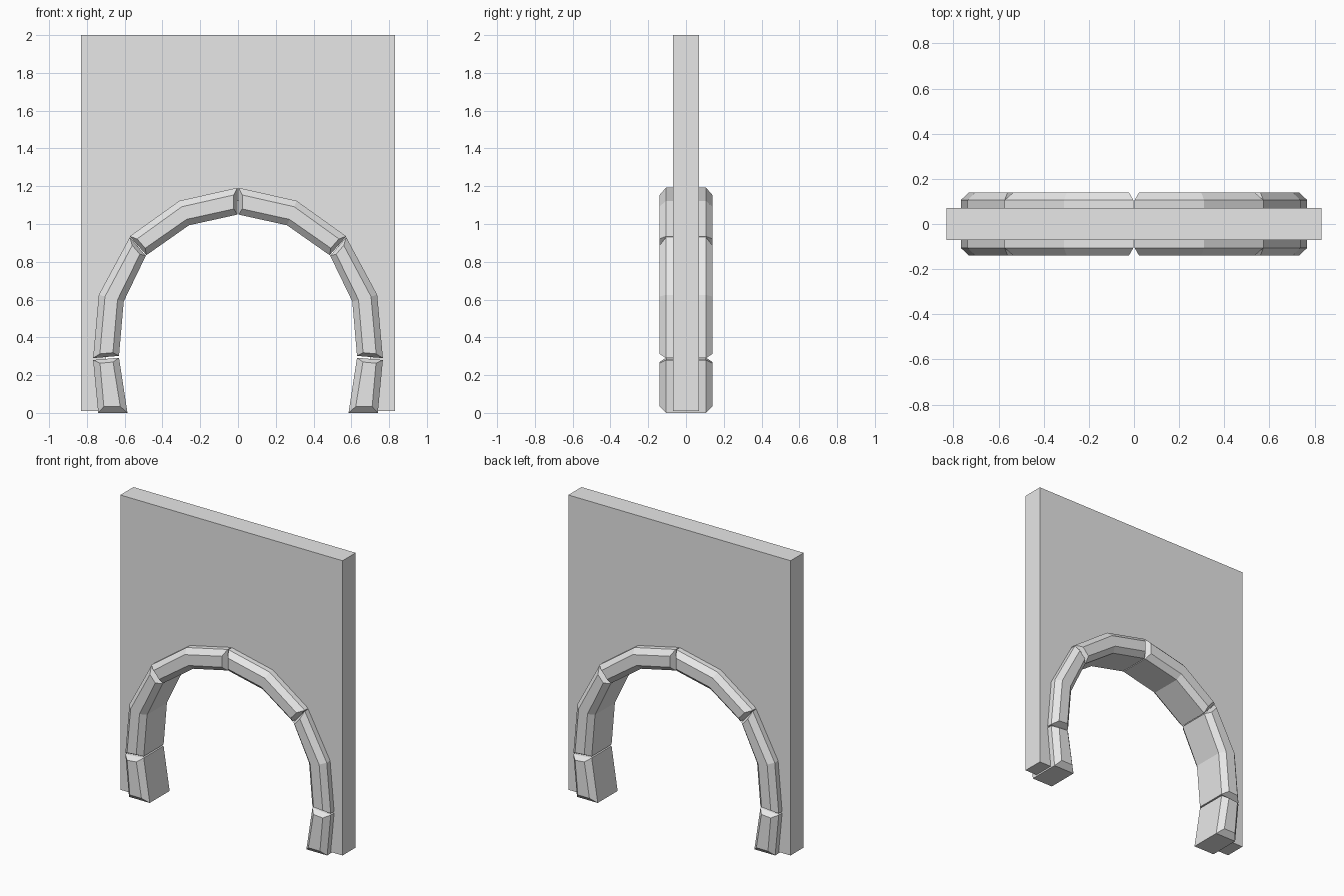
import bpy
import bmesh
from mathutils import Vector

if "Cube" in bpy.data.objects:
    bpy.data.objects.remove(bpy.data.objects["Cube"], do_unlink=True)

stone_grey = bpy.data.materials.new("stone_grey")
stone_grey.use_nodes = True
colour = (0.8, 0.8, 0.8, 1)
stone_grey.diffuse_color = colour
stone_grey.node_tree.nodes["Principled BSDF"].inputs["Base Color"].default_value = colour

HALF_WALL = 0.07      # half thickness of the wall
HALF_STONE = 0.14     # half depth of the arch stones
CHAMFER = 0.034


def finish(name, bm):
    bmesh.ops.recalc_face_normals(bm, faces=bm.faces)
    mesh = bpy.data.meshes.new(name)
    bm.to_mesh(mesh)
    bm.free()
    mesh.materials.append(stone_grey)
    obj = bpy.data.objects.new(name, mesh)
    bpy.context.collection.objects.link(obj)


def stone(name, stations, side, end_chamfers):
    """Chamfered block swept through (outer, inner) pairs of x, z points."""
    bm = bmesh.new()
    pairs = [(Vector((side * o[0], 0, o[1])), Vector((side * i[0], 0, i[1])))
             for o, i in stations]
    mids = [(o + i) / 2 for o, i in pairs]
    rings = []
    for k, (o, i) in enumerate(pairs):
        across = (i - o).normalized() * CHAMFER
        # the face corners draw back from both ends of the block
        shift = Vector((0, 0, 0))
        if k == 0:
            shift = (mids[1] - mids[0]).normalized() * end_chamfers[0]
        elif k == len(pairs) - 1:
            shift = (mids[-2] - mids[-1]).normalized() * end_chamfers[1]
        face_o, face_i = o + across + shift, i - across + shift
        front, edge = Vector((0, -HALF_STONE, 0)), Vector((0, CHAMFER - HALF_STONE, 0))
        section = [o + edge, face_o + front, face_i + front, i + edge,
                   i - edge, face_i - front, face_o - front, o - edge]
        rings.append([bm.verts.new(p) for p in section])
    for a, b in zip(rings, rings[1:]):
        for j in range(8):
            n = (j + 1) % 8
            bm.faces.new((a[j], a[n], b[n], b[j]))
    for r in (rings[0], rings[-1]):
        bm.faces.new((r[0], r[1], r[2], r[3]))
        bm.faces.new((r[4], r[5], r[6], r[7]))
        bm.faces.new((r[0], r[3], r[4], r[7]))
    finish(name, bm)


# Arch stones, from the foot up to the crown: (outer, inner) pairs
foot = [((0.74, 0), (0.585, 0)), ((0.767, 0.28), (0.63, 0.292))]
haunch = [((0.767, 0.29), (0.63, 0.302)), ((0.737, 0.625), (0.605, 0.59)),
          ((0.573, 0.93), (0.488, 0.832))]
crown = [((0.573, 0.935), (0.485, 0.835)), ((0.31, 1.123), (0.26, 0.993)),
         ((0.003, 1.192), (0.003, 1.05))]

for side, label in ((1, "left"), (-1, "right")):
    stone(label + "_foot_stone", foot, side, (CHAMFER, 0.02))
    stone(label + "_haunch_stone", haunch, side, (0.02, 0.02))
    stone(label + "_crown_stone", crown, side, (0.02, 0.02))

# Wall with the opening hidden along the middle of the stones
middle = [((o[0] + i[0]) / 2, (o[1] + i[1]) / 2)
          for o, i in foot + haunch[1:] + crown[1:]]
middle[0] = (middle[0][0], 0.01)
half = [(0.83, 2), (0.83, 0.01)] + middle
outline = half + [(-x, z) for x, z in reversed(half)]
bm = bmesh.new()
face = bm.faces.new([bm.verts.new((x, -HALF_WALL, z)) for x, z in outline])
sweep = bmesh.ops.extrude_face_region(bm, geom=[face], use_keep_orig=True)
bmesh.ops.translate(bm, vec=(0, 2 * HALF_WALL, 0),
                    verts=[v for v in sweep["geom"] if isinstance(v, bmesh.types.BMVert)])
finish("wall", bm)
